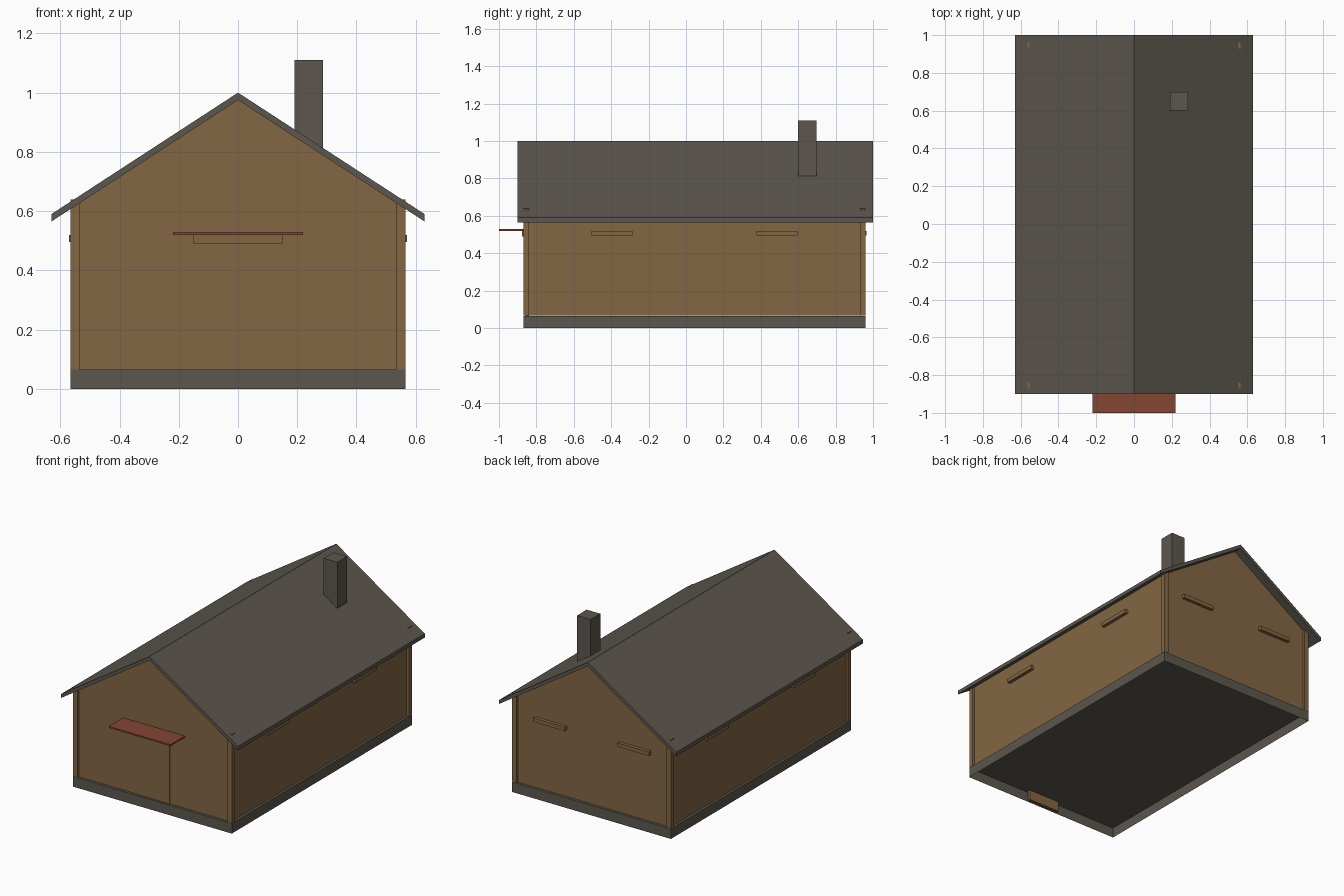
import bpy
import bmesh

if "Cube" in bpy.data.objects:
    bpy.data.objects.remove(bpy.data.objects["Cube"], do_unlink=True)


def material(name, rgb):
    linear = [((c / 255 + 0.055) / 1.055) ** 2.4 for c in rgb]
    mat = bpy.data.materials.new(name)
    mat.use_nodes = True
    mat.diffuse_color = (*linear, 1)
    bsdf = mat.node_tree.nodes["Principled BSDF"]
    bsdf.inputs["Base Color"].default_value = (*linear, 1)
    bsdf.inputs["Roughness"].default_value = 0.9
    return mat


wood = material("brown wood", (132, 102, 68))
stone = material("grey stone", (92, 87, 78))
red = material("red canopy", (131, 70, 52))


def prism(name, profile, y0, y1, mat, open_bottom=False):
    """Extrude an x-z profile along y."""
    bm = bmesh.new()
    face = bm.faces.new([bm.verts.new((x, y0, z)) for x, z in profile])
    new = bmesh.ops.extrude_face_region(bm, geom=[face])["geom"]
    verts = [v for v in new if isinstance(v, bmesh.types.BMVert)]
    bmesh.ops.translate(bm, verts=verts, vec=(0, y1 - y0, 0))
    bmesh.ops.recalc_face_normals(bm, faces=bm.faces)
    if open_bottom:
        low = [f for f in bm.faces if f.normal.z < -0.9]
        bmesh.ops.delete(bm, geom=low, context="FACES")
    mesh = bpy.data.meshes.new(name)
    bm.to_mesh(mesh)
    bm.free()
    mesh.materials.append(mat)
    obj = bpy.data.objects.new(name, mesh)
    bpy.context.collection.objects.link(obj)
    return obj


def box(name, xs, ys, zs, mat, **options):
    (x0, x1), (z0, z1) = xs, zs
    profile = [(x0, z0), (x1, z0), (x1, z1), (x0, z1)]
    return prism(name, profile, *ys, mat, **options)


# House footprint
half, front, back = 0.565, -0.87, 0.96
base, inset, post = 0.065, 0.015, 0.03
ridge, eave_x, eave_z, thick = 1.0, 0.63, 0.59, 0.025
slope = (ridge - eave_z) / eave_x

# Hollow foundation, open underneath
box("foundation", (-half, half), (front, back), (0, base), stone, open_bottom=True)

# Gabled wall body
w = half - inset
wall_top = ridge - thick - slope * w
prism("walls", [(-w, base + 0.001), (w, base + 0.001), (w, wall_top),
                (0, ridge - thick), (-w, wall_top)],
      front + inset, back - inset, wood)

# Corner posts
for side, sx in (("right", -1), ("left", 1)):
    xs = sorted((sx * half, sx * (half - post)))
    for end, y in (("front", front), ("back", back - post)):
        box(f"{end}_{side}_corner_post", xs, (y, y + post),
            (base + 0.001, 0.64), wood)

# Roof
prism("roof", [(-eave_x, eave_z - thick), (0, ridge - thick),
               (eave_x, eave_z - thick), (eave_x, eave_z),
               (0, ridge), (-eave_x, eave_z)], -0.9, 1.0, stone)

# Chimney
box("chimney", (0.19, 0.287), (0.6, 0.698), (0.75, 1.11), stone)

# Door, its lintel and canopy
wall_y = front + inset
box("door", (-0.113, 0.113), (wall_y - 0.002, wall_y + 0.015), (0, 0.483), wood)
box("door_lintel", (-0.15, 0.15), (front - 0.007, wall_y + 0.005), (0.49, 0.52), wood)
box("door_canopy", (-0.22, 0.22), (-1.0, wall_y + 0.005), (0.52, 0.53), red)

# Window lintels on the long sides and the back
lintel_z = (0.495, 0.52)
for side, sx in (("right", -1), ("left", 1)):
    xs = sorted((sx * (w - 0.005), sx * (half + 0.006)))
    for end, y in (("front", -0.395), ("back", 0.487)):
        box(f"{side}_{end}_window_lintel", xs, (y - 0.11, y + 0.11), lintel_z, wood)
    box(f"back_{side}_window_lintel", (sx * 0.3 - 0.113, sx * 0.3 + 0.113),
        (back - inset - 0.005, back + 0.006), lintel_z, wood)
